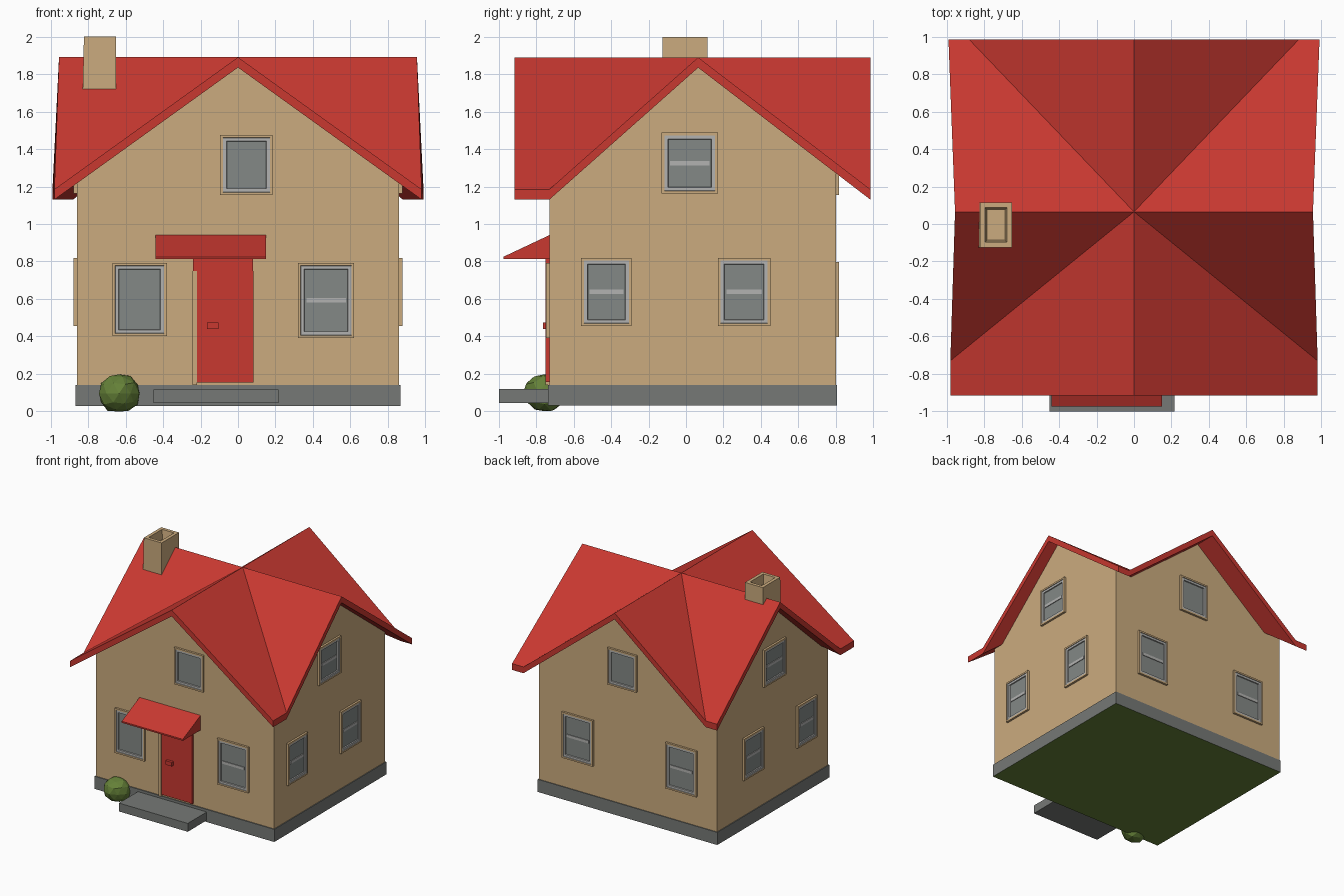
import bpy, bmesh, math, random
from mathutils import Matrix, Vector

if "Cube" in bpy.data.objects:
    bpy.data.objects.remove(bpy.data.objects["Cube"])

def material(name, rgb):
    m = bpy.data.materials.new(name)
    m.diffuse_color = (*rgb, 1)
    m.use_nodes = True
    m.node_tree.nodes["Principled BSDF"].inputs["Base Color"].default_value = m.diffuse_color
    return m

RED = material("roof red", (0.58, 0.04, 0.03))
TAN = material("wall tan", (0.60, 0.41, 0.21))
STONE = material("stone grey", (0.18, 0.19, 0.18))
FRAME = material("frame light grey", (0.45, 0.45, 0.44))
GLASS = material("glass grey", (0.23, 0.25, 0.24))
GREEN = material("leaf green", (0.13, 0.22, 0.04))

def finish(bm, name, mats):
    bmesh.ops.recalc_face_normals(bm, faces=bm.faces)
    me = bpy.data.meshes.new(name)
    bm.to_mesh(me)
    bm.free()
    for m in mats:
        me.materials.append(m)
    ob = bpy.data.objects.new(name, me)
    bpy.context.collection.objects.link(ob)
    return ob

def add_box(bm, x0, x1, y0, y1, z0, z1):
    mat = Matrix.Translation(((x0 + x1) / 2, (y0 + y1) / 2, (z0 + z1) / 2))
    mat = mat @ Matrix.Diagonal((x1 - x0, y1 - y0, z1 - z0, 1))
    vs = bmesh.ops.create_cube(bm, size=1, matrix=mat)["verts"]
    return list({f for v in vs for f in v.link_faces})

def box(name, mats, *dims):
    bm = bmesh.new()
    add_box(bm, *dims)
    return finish(bm, name, mats)

def cross_gable(name, mat, x, xs, xb, yf, yb, vf, vb, apex, zf, zb, drop=None, floor=None):
    """Solid under two crossing gables; closed by a parallel underside or a flat floor."""
    yc = 0.065
    half = [(0, yc, apex), (0, yf, apex), (x, yf, zf), (x, vf, zf),
            (xs, yc, apex), (xb, yb, zb), (vb, yb, zb), (0, yb, apex)]
    faces = [(0, 1, 2, 3), (0, 3, 4), (0, 4, 5, 6), (0, 6, 7)]
    bm = bmesh.new()
    for s in (1, -1):
        top = [bm.verts.new((s * a, b, c)) for a, b, c in half]
        low = [bm.verts.new((s * a, b, c - drop if drop else floor)) for a, b, c in half]
        for f in faces:
            bm.faces.new([top[i] for i in f])
            bm.faces.new([low[i] for i in reversed(f)])
        for i in range(1, 7):
            bm.faces.new((top[i], low[i], low[i + 1], top[i + 1]))
    bmesh.ops.remove_doubles(bm, verts=bm.verts, dist=0.0005)
    return finish(bm, name, [mat])

# Walls and roof
cross_gable("walls", TAN, 0.86, 0.86, 0.86, -0.73, 0.80, -0.633, 0.707,
            1.86, 1.24, 1.297, floor=0.13)
cross_gable("roof", RED, 0.98, 0.955, 0.99, -0.915, 0.985, -0.73, 0.88,
            1.89, 1.185, 1.185, drop=0.055)

# Foundation with green underside
base = box("foundation", [STONE, GREEN], -0.867, 0.867, -0.738, 0.807, 0.03, 0.14)
for p in base.data.polygons:
    p.material_index = 1 if p.normal.z < -0.5 else 0

# Chimney with hollow top
bm = bmesh.new()
add_box(bm, -0.83, -0.65, -0.125, 0.115, 1.66, 2.0)
for v in bm.verts:
    if v.co.z > 1.9:
        v.co.x += 0.008 if v.co.x < -0.7 else 0
bm.normal_update()
top = [f for f in bm.faces if f.normal.z > 0.9]
bmesh.ops.inset_region(bm, faces=top, thickness=0.04, depth=0)
bmesh.ops.inset_region(bm, faces=top, thickness=0.015, depth=-0.08)
finish(bm, "chimney", [TAN])

# Windows: tan surround, light frame, sunken pane, optional cross bar
def window(name, pos, angle, w, h, bar=True):
    bm = bmesh.new()
    add_box(bm, -w / 2, w / 2, -0.018, 0.02, -h / 2, h / 2)
    bm.normal_update()
    pane = [f for f in bm.faces if f.normal.y < -0.9]
    for thick, depth, mat in ((0.02, 0, 0), (0.002, -0.005, 1), (0.025, 0, 1), (0.003, -0.009, 1)):
        ring = bmesh.ops.inset_region(bm, faces=pane, thickness=thick, depth=depth)["faces"]
        for f in ring:
            f.material_index = mat
    pane[0].material_index = 2
    if bar:
        for f in add_box(bm, -w / 2 + 0.045, w / 2 - 0.045, -0.010, 0, -0.012, 0.012):
            f.material_index = 1
    ob = finish(bm, name, [TAN, FRAME, GLASS])
    ob.matrix_world = Matrix.Translation(Vector(pos)) @ Matrix.Rotation(math.radians(angle), 4, "Z")

window("front_window_left", (-0.525, -0.73, 0.597), 0, 0.29, 0.39, False)
window("front_window_right", (0.47, -0.73, 0.592), 0, 0.30, 0.40)
window("front_window_upper", (0.045, -0.73, 1.315), 0, 0.28, 0.32, False)
window("back_window_left", (0.48, 0.80, 0.597), 180, 0.30, 0.40)
window("back_window_right", (-0.52, 0.80, 0.597), 180, 0.30, 0.40)
window("back_window_upper", (0.05, 0.80, 1.315), 180, 0.28, 0.32, False)
for side, x, angle in (("right", 0.86, 90), ("left", -0.86, 270)):
    window(side + "_window_front", (x, -0.425, 0.637), angle, 0.27, 0.365)
    window(side + "_window_back", (x, 0.31, 0.637), angle, 0.28, 0.365)
    window(side + "_window_upper", (x, 0.02, 1.325), angle, 0.30, 0.325)

# Door, header, trim and knob
box("door", [RED], -0.22, 0.06, -0.742, -0.70, 0.155, 0.76)
box("door_header", [RED], -0.24, 0.08, -0.75, -0.70, 0.75, 0.83)
box("door_jamb_right", [RED], 0.06, 0.082, -0.75, -0.70, 0.155, 0.75)
box("door_jamb_left", [TAN], -0.243, -0.22, -0.75, -0.70, 0.14, 0.75)
box("door_knob", [RED], -0.165, -0.105, -0.765, -0.735, 0.44, 0.475)

# Sloped awning over the door
bm = bmesh.new()
profile = [(-0.975, 0.812), (-0.975, 0.825), (-0.72, 0.945), (-0.72, 0.812)]
ends = [[bm.verts.new((x, y, z)) for y, z in profile] for x in (-0.44, 0.15)]
for e in ends:
    bm.faces.new(e)
for i in range(4):
    j = (i + 1) % 4
    bm.faces.new((ends[0][i], ends[0][j], ends[1][j], ends[1][i]))
finish(bm, "awning", [RED])

# Front step
box("front_step", [STONE], -0.45, 0.215, -1.0, -0.72, 0.045, 0.118)

# Faceted bush
random.seed(4)
bm = bmesh.new()
bmesh.ops.create_icosphere(bm, subdivisions=2, radius=0.112)
for v in bm.verts:
    v.co *= random.uniform(0.93, 1.05)
    v.co.z = max(v.co.z, -0.1) * 0.95 + 0.095
    v.co.x -= 0.635
    v.co.y -= 0.755
finish(bm, "bush", [GREEN])
